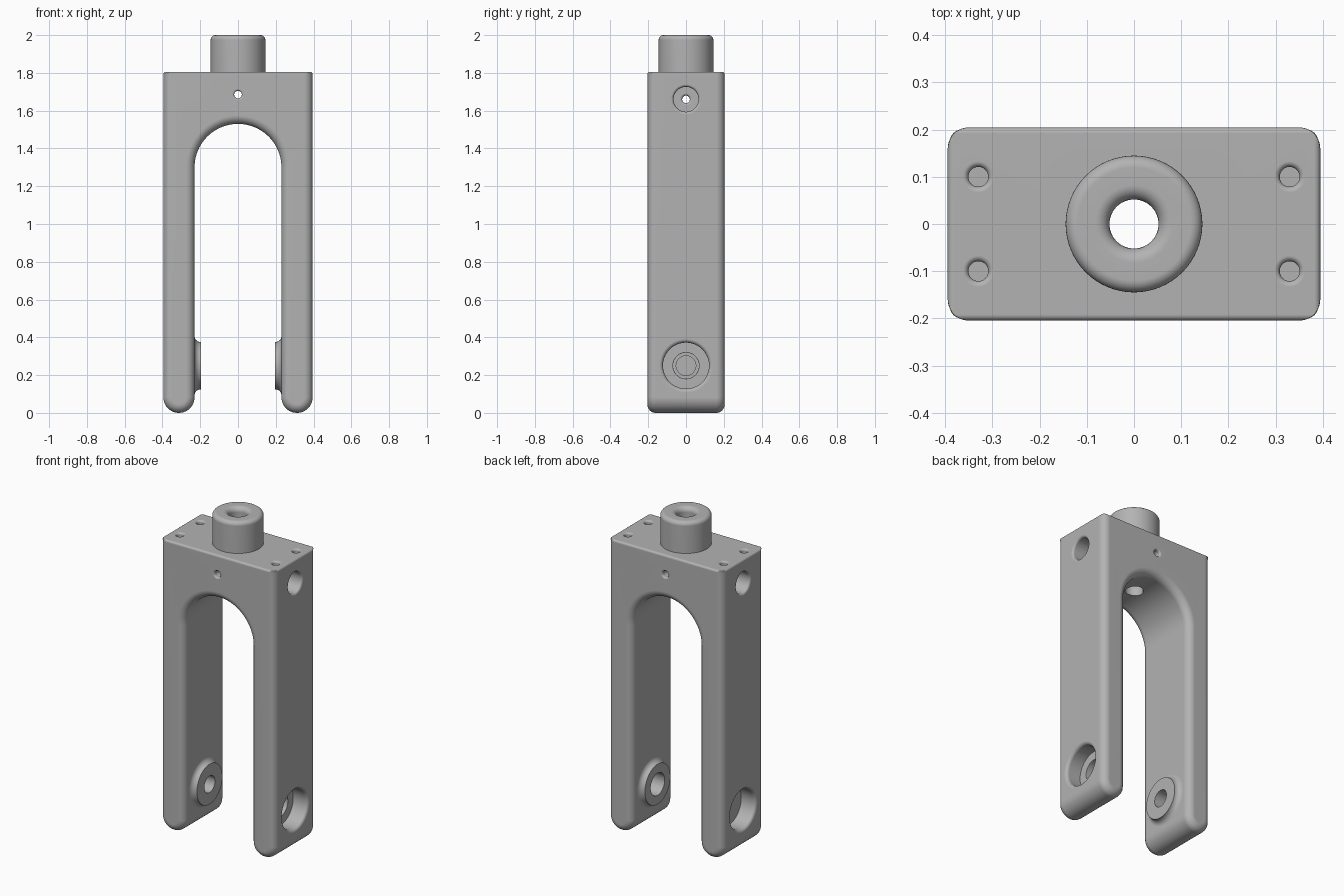
import bpy, bmesh, math
from mathutils import Matrix, Vector

cube = bpy.data.objects.get("Cube")
if cube:
    bpy.data.objects.remove(cube, do_unlink=True)

W, D, TOP = 0.395, 0.205, 1.805      # half width, half depth, crown height
INNER, SPRING = 0.23, 1.30           # half gap between legs, arch centre height
FILLET, SMALL = 0.045, 0.013
AXLE_Z, SIDE_Z, PIN_Z = 0.25, 1.66, 1.685

grey = bpy.data.materials.new("light_grey")
grey.use_nodes = True
grey.diffuse_color = (0.45, 0.45, 0.45, 1)
grey.node_tree.nodes["Principled BSDF"].inputs["Base Color"].default_value = (0.45, 0.45, 0.45, 1)


def arc(cx, cy, r, a0, a1, n):
    """Points along an arc, angles in degrees."""
    angles = [math.radians(a0 + (a1 - a0) * i / n) for i in range(n + 1)]
    return [(cx + r * math.cos(a), cy + r * math.sin(a)) for a in angles]


def add_object(name, bm):
    bmesh.ops.recalc_face_normals(bm, faces=bm.faces)
    mesh = bpy.data.meshes.new(name)
    bm.to_mesh(mesh)
    bm.free()
    mesh.materials.append(grey)
    obj = bpy.data.objects.new(name, mesh)
    bpy.context.collection.objects.link(obj)
    return obj


def turned(name, profile, origin=(0, 0, 0), axis=(0, 0, 1), steps=64):
    """Closed solid of revolution from (radius, distance along axis) points."""
    bm = bmesh.new()
    verts = [bm.verts.new((r, 0, h)) for r, h in profile]
    edges = [bm.edges.new(pair) for pair in zip(verts, verts[1:])]
    bmesh.ops.spin(bm, geom=verts + edges, cent=(0, 0, 0), axis=(0, 0, 1),
                   angle=math.tau, steps=steps, use_duplicate=False)
    bmesh.ops.remove_doubles(bm, verts=bm.verts, dist=0.0001)
    turn = Vector((0, 0, 1)).rotation_difference(Vector(axis)).to_matrix().to_4x4()
    bm.transform(Matrix.Translation(origin) @ turn)
    return add_object(name, bm)


def bore(name, r, depth, lip, origin, axis):
    """Cutter for a hole with a rounded mouth; axis points out of the surface."""
    mouth = [(0, 0.03), (r + lip, 0.03)] + arc(r + lip, -lip, lip, 90, 180, 6)
    return turned(name, mouth + [(r, -depth), (0, -depth)], origin, axis, 48)


def bake(obj):
    """Replace the mesh by its evaluated result."""
    graph = bpy.context.evaluated_depsgraph_get()
    mesh = bpy.data.meshes.new_from_object(obj.evaluated_get(graph))
    obj.modifiers.clear()
    obj.data = mesh


def combine(obj, tool, operation):
    mod = obj.modifiers.new("combine", 'BOOLEAN')
    mod.operation, mod.object, mod.solver = operation, tool, 'EXACT'
    bake(obj)
    bpy.data.objects.remove(tool, do_unlink=True)


# Fork body: arch profile with round feet, extruded through the depth
foot = (W - INNER) / 2
foot_x = (W + INNER) / 2
profile = [(-W, TOP), (W, TOP)]
profile += arc(foot_x, foot, foot, 0, -180, 20)
profile += arc(0, SPRING, INNER, 0, 180, 40)
profile += arc(-foot_x, foot, foot, 0, -180, 20)
bm = bmesh.new()
face = bm.faces.new([bm.verts.new((x, -D, z)) for x, z in profile])
result = bmesh.ops.extrude_face_region(bm, geom=[face], use_keep_orig=True)
moved = [v for v in result["geom"] if isinstance(v, bmesh.types.BMVert)]
bmesh.ops.translate(bm, vec=(0, 2 * D, 0), verts=moved)

# Large rounding on the front and back outlines, small on the crown
weight = bm.edges.layers.float.new("bevel_weight_edge")
for e in bm.edges:
    a, b = (v.co for v in e.verts)
    if min(a.z, b.z) > TOP - 0.01:
        e[weight] = SMALL / FILLET
    elif abs(a.y - b.y) < 0.01:
        e[weight] = 1
fork = add_object("fork_body", bm)
bevel = fork.modifiers.new("rounding", 'BEVEL')
bevel.limit_method, bevel.width, bevel.segments = 'WEIGHT', FILLET, 6
bevel.use_clamp_overlap = False
bake(fork)

# Steering stem
stem = [(0, 1.7), (0.145, 1.7)] + arc(0.12, 1.975, 0.025, 0, 90, 6) + [(0, 2.0)]
combine(fork, turned("stem", stem), 'UNION')

# Flared axle bosses on the inside of each leg
for side in (1, -1):
    flare = [(0, -0.05), (0.157, -0.05)] + arc(0.157, 0.032, 0.032, -90, -180, 6)
    boss = turned("axle_boss", flare + [(0.125, 0.035), (0, 0.035)],
                  (side * INNER, 0, AXLE_Z), (-side, 0, 0))
    combine(fork, boss, 'UNION')

# Stem bore and the four blind holes in the crown
cuts = [bore("stem_bore", 0.052, 0.7, 0.03, (0, 0, 2.0), (0, 0, 1))]
for x in (-0.33, 0.33):
    for y in (-0.1, 0.1):
        cuts.append(bore("crown_hole", 0.021, 0.12, 0.012, (x, y, TOP), (0, 0, 1)))

# Axle recess and hole, side pocket and cross bore, and pin hole
for side in (1, -1):
    out = (side, 0, 0)
    axle_radius = 0.069 if side > 0 else 0.052
    cuts += [
        bore("axle_recess", 0.122, 0.1, 0.02, (side * W, 0, AXLE_Z), out),
        bore("axle_hole", axle_radius, 0.15, 0.002, (side * (W - 0.1), 0, AXLE_Z), out),
        bore("side_pocket", 0.066, 0.12, 0.014, (side * W, 0, SIDE_Z), out),
        bore("cross_bore", 0.02, 0.27, 0.012, (side * (W - 0.12), 0, SIDE_Z), out),
        bore("pin_hole", 0.02, D - 0.01, 0.01, (0, side * D, PIN_Z), (0, side, 0)),
    ]
for cut in cuts:
    combine(fork, cut, 'DIFFERENCE')

# Smooth shading with crisp edges
bpy.ops.object.select_all(action='DESELECT')
fork.select_set(True)
bpy.context.view_layer.objects.active = fork
bpy.ops.object.shade_smooth_by_angle(angle=math.radians(35))
normals = fork.modifiers.new("weighted_normals", 'WEIGHTED_NORMAL')
normals.keep_sharp = True
